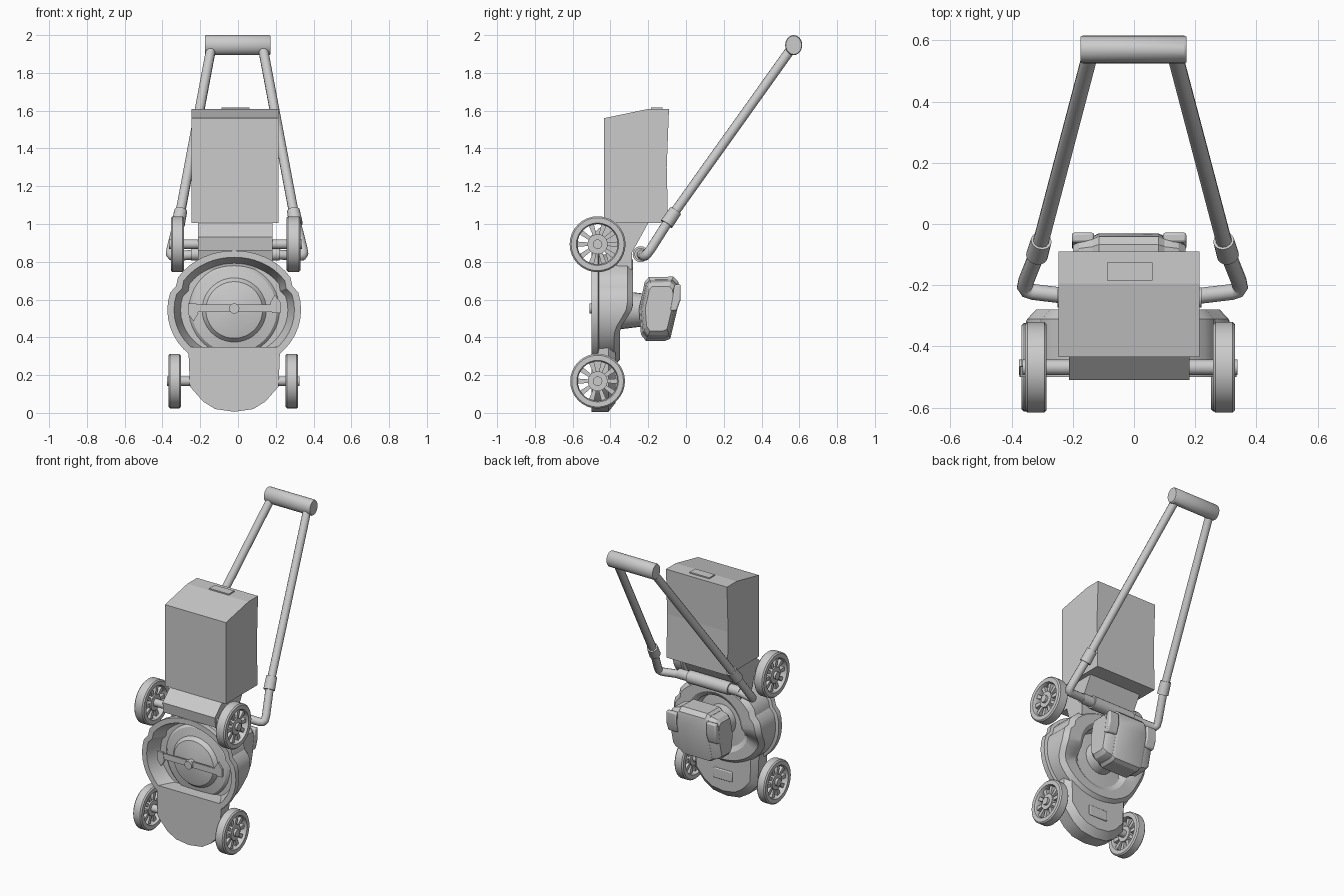
import bpy, bmesh
from math import sin, cos, pi, radians
from mathutils import Vector, Matrix

if "Cube" in bpy.data.objects:
    bpy.data.objects.remove(bpy.data.objects["Cube"])

CX = -0.02      # body centre line
DZ = 0.545      # deck centre height


def finish(name, bm, smooth=30, bevel=0.0):
    bmesh.ops.recalc_face_normals(bm, faces=bm.faces)
    me = bpy.data.meshes.new(name)
    bm.to_mesh(me)
    bm.free()
    ob = bpy.data.objects.new(name, me)
    bpy.context.collection.objects.link(ob)
    bpy.context.view_layer.objects.active = ob
    ob.select_set(True)
    if smooth:
        bpy.ops.object.shade_smooth_by_angle(angle=radians(smooth))
    ob.select_set(False)
    if bevel:
        m = ob.modifiers.new("Bevel", 'BEVEL')
        m.width, m.segments = bevel, 2
    return ob


def rod(bm, a, b, r, r2=None, n=20):
    a, b = Vector(a), Vector(b)
    d = b - a
    mat = Matrix.Translation((a + b) / 2) @ d.to_track_quat('Z', 'Y').to_matrix().to_4x4()
    bmesh.ops.create_cone(bm, cap_ends=True, segments=n, radius1=r,
                          radius2=r if r2 is None else r2, depth=d.length, matrix=mat)


def box(bm, lo, hi):
    lo, hi = Vector(lo), Vector(hi)
    bmesh.ops.create_cube(bm, size=1, matrix=Matrix.Translation((lo + hi) / 2)
                          @ Matrix.Diagonal((hi - lo).to_4d()))


def loft(bm, loops, close=False, cap=True):
    rows = [[bm.verts.new(p) for p in lp] for lp in loops]
    n = len(rows[0])
    pairs = list(zip(rows, rows[1:])) + ([(rows[-1], rows[0])] if close else [])
    for a, b in pairs:
        for i in range(n):
            j = (i + 1) % n
            bm.faces.new((a[i], a[j], b[j], b[i]))
    if cap and not close:
        bm.faces.new(rows[0])
        bm.faces.new(rows[-1])


def side_profile(bm, pts, x0, x1):
    """Extrude a (y, z) outline along x."""
    loft(bm, [[(x, y, z) for y, z in pts] for x in (x0, x1)])


# cutting deck: profile swept round a y axis, housing deeper over the rear half
bm = bmesh.new()
N = 48
loops = []
for i in range(N):
    t = 2 * pi * i / N
    s = min(1, max(0, (sin(t) + 0.4) / 0.5))
    h = -0.35 + 0.07 * s * s * (3 - 2 * s)
    side = cos(t) ** 2
    R = 0.314 + 0.04 * side
    if abs(sin(t) - 0.38) < 0.1:
        R -= 0.015
    prof = [(0.012, -0.47), (0.1, -0.462), (0.15, -0.45), (0.17, -0.425), (0.225, -0.415),
            (0.24, -0.40), (R - 0.07, -0.40), (R - 0.045, -0.47), (R - 0.035, -0.5), (R, -0.5),
            (R, -0.465), (R - 0.02, -0.46), (R - 0.022, h - 0.03), (R - 0.05, h),
            (0.215, h), (0.185, h - 0.02), (0.175, -0.37), (0.1, -0.36), (0.012, -0.36)]
    loops.append([(CX + r * cos(t), y, DZ + r * sin(t)) for r, y in prof])
loft(bm, loops, close=True)
finish("cutting_deck", bm)

# blade with twisted tips and its hub bolt
bm = bmesh.new()
box(bm, (-0.26, -0.492, 0.535), (0.22, -0.48, 0.575))
for s in (1, -1):
    tip = [(0.2, -0.025), (0.245, -0.025), (0.245, 0.03), (0.215, 0.07), (0.19, 0.03)]
    loft(bm, [[(CX + s * x, y, 0.555 + s * z) for x, z in tip] for y in (-0.495, -0.48)])
rod(bm, (CX, -0.51, 0.553), (CX, -0.36, 0.553), 0.027)
finish("blade", bm)

# nose of the deck, between the lower wheels
bm = bmesh.new()
half = [(0.1, 0.02), (0.165, 0.06), (0.235, 0.14), (0.243, 0.35)]
out = [(-x, z) for x, z in reversed(half)] + [(0, 0.006)] + half
loops = []
for y, k in ((-0.5, 1), (-0.41, 1), (-0.372, 0.86)):
    loops.append([(CX + x * k, y, 0.35 + (z - 0.35) * k) for x, z in out])
loft(bm, loops)
finish("deck_nose", bm)
bm = bmesh.new()
box(bm, (-0.09, -0.38, 0.13), (0.05, -0.364, 0.2))
finish("nose_plate", bm, bevel=0.006)

# rear chute block and its sloping flap
bm = bmesh.new()
side_profile(bm, [(-0.5, 0.86), (-0.51, 0.93), (-0.43, 1.005), (-0.2, 1.005),
                  (-0.285, 0.85), (-0.285, 0.76), (-0.4, 0.76), (-0.43, 0.86)], -0.212, 0.182)
finish("rear_chute", bm, smooth=0)

# grass bag with lid handle
bm = bmesh.new()
side_profile(bm, [(-0.435, 1.005), (-0.435, 1.56), (-0.195, 1.61), (-0.09, 1.61),
                  (-0.102, 1.3), (-0.095, 1.005)], -0.246, 0.214)
finish("grass_bag", bm, smooth=0)
bm = bmesh.new()
box(bm, (-0.088, -0.185, 1.6), (0.06, -0.125, 1.618))
finish("bag_handle", bm, smooth=0)

# engine: neck, main casing with tapered ends, raised middle cover, trim
bm = bmesh.new()
rod(bm, (CX, -0.21, DZ), (CX, -0.37, DZ), 0.085, 0.105, 24)
finish("engine_neck", bm)
eng = [(-0.235, 0.42), (-0.245, 0.55), (-0.215, 0.69), (-0.195, 0.712), (-0.07, 0.715),
       (-0.045, 0.69), (-0.035, 0.61), (-0.085, 0.4), (-0.11, 0.388), (-0.21, 0.388)]


def scaled(x, k):
    return [(x, -0.14 + (y + 0.14) * k, 0.555 + (z - 0.555) * k) for y, z in eng]


bm = bmesh.new()
loft(bm, [scaled(-0.2, 0.72), scaled(-0.18, 0.86), scaled(-0.135, 0.94), scaled(0.1, 0.94),
          scaled(0.145, 0.86), scaled(0.168, 0.72)])
finish("engine_casing", bm, smooth=25)
bm = bmesh.new()
loft(bm, [scaled(-0.135, 0.95), scaled(-0.115, 1.04), scaled(0.08, 1.04), scaled(0.1, 0.95)])
finish("engine_cover", bm, smooth=25)
bm = bmesh.new()
for x0, x1 in ((-0.203, -0.13), (0.095, 0.171)):
    side_profile(bm, [(-0.085, 0.54), (-0.06, 0.68), (-0.028, 0.68), (-0.028, 0.6),
                      (-0.05, 0.54)], x0, x1)
finish("engine_corner_guards", bm, bevel=0.008)


# spoked wheels
def wheel(name, x0, x1, z, r):
    bm = bmesh.new()
    y, n = -0.468, 32
    prof = [(r - 0.008, x0), (r, x0 + 0.008), (r, x1 - 0.008), (r - 0.008, x1),
            (r * 0.76, x1), (r * 0.72, x1 - 0.012), (r * 0.72, x0 + 0.012), (r * 0.76, x0)]
    loft(bm, [[(x, y + q * cos(2 * pi * i / n), z + q * sin(2 * pi * i / n)) for q, x in prof]
              for i in range(n)], close=True)
    m = (x0 + x1) / 2
    rod(bm, (x0 + 0.008, y, z), (x1 - 0.008, y, z), r * 0.36, n=24)
    out = 1 if m > 0 else -1
    rod(bm, (m, y, z), (m + out * ((x1 - x0) / 2 + 0.008), y, z), 0.025)
    for i in range(10):
        rot = Matrix.Translation((m, y, z)) @ Matrix.Rotation(2 * pi * i / 10, 4, 'X')
        w = (x1 - x0) / 2 - 0.016
        loft(bm, [[rot @ Vector((sx * w, q, sz * t)) for sx, sz in
                   ((-1, -1), (1, -1), (1, 1), (-1, 1))]
                  for q, t in ((r * 0.3, 0.009), (r * 0.76, 0.014))])
    finish(name, bm)


wheel("upper_wheel_left", -0.356, -0.285, 0.893, 0.148)
wheel("upper_wheel_right", 0.258, 0.33, 0.893, 0.148)
wheel("lower_wheel_left", -0.367, -0.303, 0.168, 0.145)
wheel("lower_wheel_right", 0.252, 0.318, 0.168, 0.145)

# axles
bm = bmesh.new()
rod(bm, (-0.3, -0.468, 0.893), (0.27, -0.468, 0.893), 0.025)
rod(bm, (-0.32, -0.468, 0.168), (0.27, -0.468, 0.168), 0.025)
finish("axles", bm)

# hinge roller behind the chute
bm = bmesh.new()
rod(bm, (-0.17, -0.24, 0.84), (0.14, -0.24, 0.84), 0.042)
rod(bm, (-0.25, -0.24, 0.84), (0.22, -0.24, 0.84), 0.033)
finish("hinge_roller", bm)

# handle: cranked side bars, collars and grip
for s, label in ((-1, "left"), (1, "right")):
    o = -0.005
    cu = bpy.data.curves.new("handle_bar_" + label, 'CURVE')
    cu.dimensions, cu.bevel_depth, cu.bevel_resolution = '3D', 0.026, 4
    cu.use_fill_caps = True
    path = [(0.2, -0.237, 0.84), (0.325, -0.222, 0.83), (0.345, -0.216, 0.832),
            (0.352, -0.205, 0.843), (0.347, -0.185, 0.87), (0.305, -0.08, 1.035),
            (0.138, 0.555, 1.925)]
    sp = cu.splines.new('POLY')
    sp.points.add(len(path) - 1)
    for p, (x, y, z) in zip(sp.points, path):
        p.co = (o + s * x, y, z, 1)
    sp.use_smooth = True
    bpy.context.collection.objects.link(bpy.data.objects.new(cu.name, cu))
    bm = bmesh.new()
    rod(bm, (o + s * 0.312, -0.103, 1.0), (o + s * 0.298, -0.055, 1.07), 0.036, 0.034)
    finish("handle_collar_" + label, bm)

bm = bmesh.new()
n = 28
loft(bm, [[(x, 0.57 + 0.045 * k * cos(2 * pi * i / n), 1.947 + 0.053 * k * sin(2 * pi * i / n))
           for i in range(n)] for x, k in ((-0.175, 0.92), (-0.168, 1), (0.165, 1), (0.172, 0.92))])
finish("handle_grip", bm)
